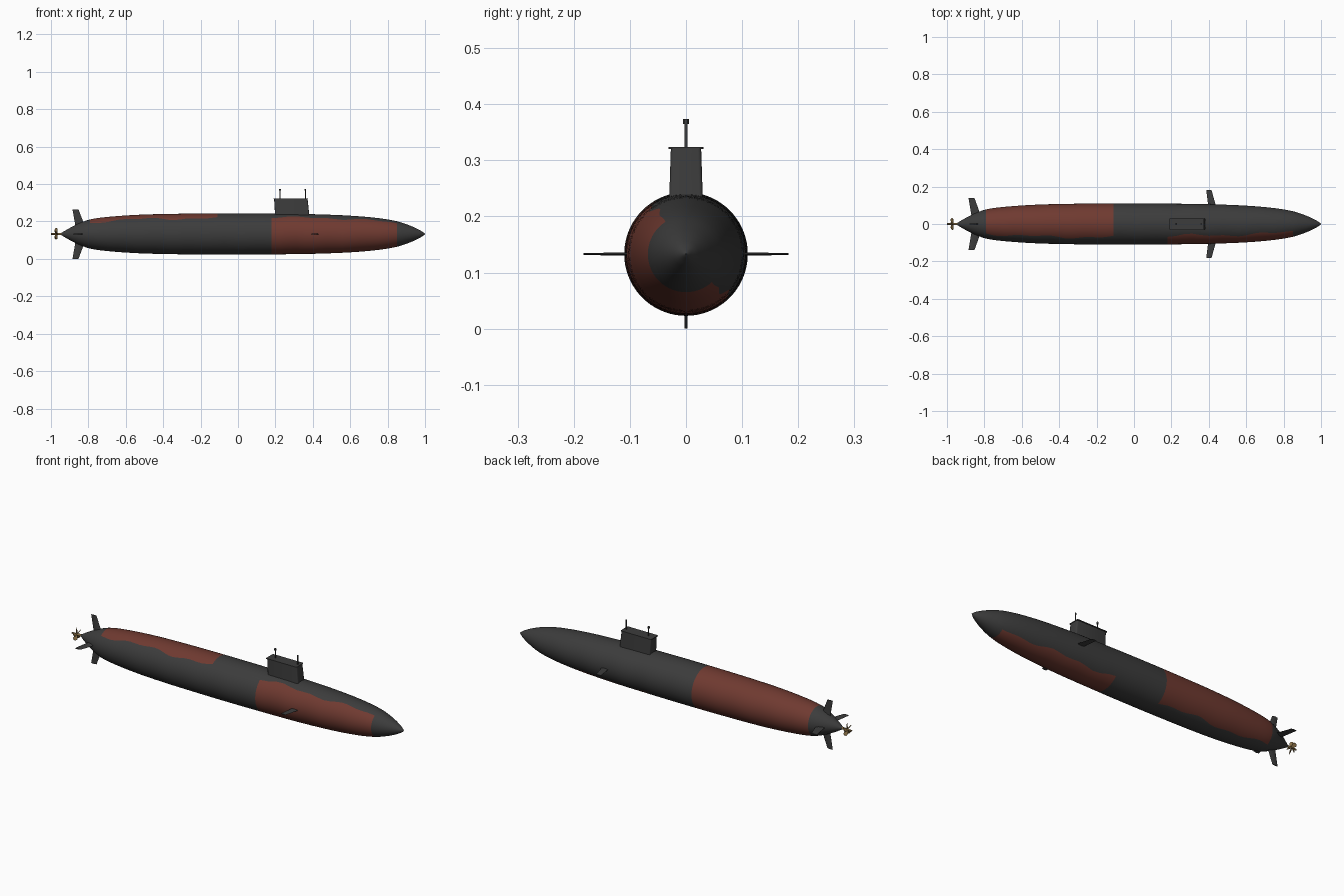
import bpy, bmesh, math
from math import sin, cos, radians, pi
from mathutils import Matrix, Vector

if "Cube" in bpy.data.objects:
    bpy.data.objects.remove(bpy.data.objects["Cube"])

ZC = 0.133  # height of the hull axis


def material(name, rgb):
    m = bpy.data.materials.new(name)
    m.diffuse_color = (*rgb, 1)
    m.use_nodes = True
    m.node_tree.nodes["Principled BSDF"].inputs["Base Color"].default_value = m.diffuse_color
    return m


GREY = material("dark_grey", (0.045, 0.045, 0.045))
RED = material("rust_red", (0.16, 0.042, 0.030))
BRASS = material("brass", (0.25, 0.16, 0.06))


def finish(name, bm, mats, angle=35):
    bmesh.ops.recalc_face_normals(bm, faces=bm.faces)
    me = bpy.data.meshes.new(name)
    bm.to_mesh(me)
    bm.free()
    ob = bpy.data.objects.new(name, me)
    bpy.context.collection.objects.link(ob)
    for m in mats:
        me.materials.append(m)
    bpy.ops.object.select_all(action='DESELECT')
    ob.select_set(True)
    bpy.context.view_layer.objects.active = ob
    bpy.ops.object.shade_smooth_by_angle(angle=radians(angle))
    return ob


def loft(bm, rings):
    """Skin closed vertex rings and cap both ends; returns rows of faces."""
    vs = [[bm.verts.new(p) for p in ring] for ring in rings]
    n = len(vs[0])
    rows = [[bm.faces.new((a[j], a[(j + 1) % n], b[(j + 1) % n], b[j])) for j in range(n)]
            for a, b in zip(vs, vs[1:])]
    bm.faces.new(vs[0])
    bm.faces.new(vs[-1])
    return rows


# Hull: lathed profile, rings twisted in waves so the patch borders ripple
PROFILE = [(-0.948, 0.004), (-0.9, 0.032), (-0.85, 0.057), (-0.79, 0.078), (-0.7, 0.091),
           (-0.55, 0.102), (-0.4, 0.107), (-0.25, 0.109), (-0.11, 0.11), (0.05, 0.11),
           (0.18, 0.109), (0.4, 0.106), (0.6, 0.098), (0.75, 0.085), (0.85, 0.068),
           (0.92, 0.045), (0.97, 0.022), (0.993, 0.007), (1.0, 0.001)]
SUB, SEG = 5, 72


def smooth_profile(pts):
    def slope(i):
        a, b = pts[max(i - 1, 0)], pts[min(i + 1, len(pts) - 1)]
        return (b[1] - a[1]) / (b[0] - a[0])
    out = []
    for i in range(len(pts) - 1):
        (x0, r0), (x1, r1) = pts[i], pts[i + 1]
        h = x1 - x0
        for k in range(SUB):
            t = k / SUB
            r = ((2*t**3 - 3*t**2 + 1) * r0 + (t**3 - 2*t**2 + t) * h * slope(i)
                 + (3*t**2 - 2*t**3) * r1 + (t**3 - t**2) * h * slope(i + 1))
            out.append((x0 + h * t, max(r, 0.001)))
    return out + [pts[-1]]


def twist(x):
    return radians(4 * sin(15 * x) + 3 * sin(34 * x + 1))


prof = smooth_profile(PROFILE)
bm = bmesh.new()
rows = loft(bm, [[(x, r * cos(2*pi*j/SEG + twist(x)), ZC + r * sin(2*pi*j/SEG + twist(x)))
                  for j in range(SEG)] for x, r in prof])
for i, row in enumerate(rows):
    xm = (prof[i][0] + prof[i + 1][0]) / 2
    for j, f in enumerate(row):
        a = (j + 0.5) * 360 / SEG
        stern_patch = -0.79 < xm < -0.11 and (a < 130 or a > 300)
        bow_patch = 0.18 < xm < 0.85 and 127 < a < 315
        f.material_index = 1 if stern_patch or bow_patch else 0
finish("hull", bm, [GREY, RED])


# Fins: lens-section blades growing outwards from the hull axis
def fin(name, root, tip, angle, thick):
    bm = bmesh.new()
    rings = []
    for (x0, x1, r), t in ((root, thick), (tip, thick * 0.6)):
        sec = [(0, 0), (0.35, 1), (0.7, 1), (1, 0.2), (1, -0.2), (0.7, -1), (0.35, -1)]
        rings.append([(x1 + (x0 - x1) * u, v * t / 2, r) for u, v in sec])
    loft(bm, rings)
    bm.transform(Matrix.Translation((0, 0, ZC)) @ Matrix.Rotation(angle, 4, 'X'))
    finish(name, bm, [GREY], 20)


for label, ang, span in (("top", 0, 0.132), ("back", -pi/2, 0.139),
                         ("bottom", pi, 0.133), ("front", pi/2, 0.139)):
    fin("stern_fin_" + label, (-0.865, -0.81, 0.02), (-0.885, -0.853, span), ang, 0.008)
for label, ang in (("back", -pi/2), ("front", pi/2)):
    fin("bow_plane_" + label, (0.398, 0.44, 0.09), (0.386, 0.414, 0.183), ang, 0.006)


# Sail: tapered tower with slightly rounded corners and a thin roof plate
def slab(bm, levels, c=0.006):
    rings = []
    for x0, x1, w, z in levels:
        ring = []
        for cx, cy, a0 in ((x1 - c, w - c, 0), (x0 + c, w - c, 90),
                           (x0 + c, c - w, 180), (x1 - c, c - w, 270)):
            ring += [(cx + c * cos(radians(a0 + k * 30)), cy + c * sin(radians(a0 + k * 30)), z)
                     for k in range(4)]
        rings.append(ring)
    loft(bm, rings)


bm = bmesh.new()
slab(bm, [(0.200, 0.385, 0.031, 0.20), (0.193, 0.372, 0.027, 0.321)])
finish("sail", bm, [GREY])
bm = bmesh.new()
slab(bm, [(0.189, 0.374, 0.031, 0.320), (0.189, 0.374, 0.031, 0.324)])
finish("sail_roof", bm, [GREY])


# Masts on the sail, each with a small head
def cylinder(bm, r1, r2, depth, mat, seg=16):
    bmesh.ops.create_cone(bm, cap_ends=True, segments=seg, radius1=r1, radius2=r2,
                          depth=depth, matrix=mat)


for label, x, r, head in (("aft", 0.225, 0.0022, 0.0055), ("forward", 0.36, 0.003, 0.004)):
    bm = bmesh.new()
    cylinder(bm, r, r, 0.05, Matrix.Translation((x, 0, 0.343)))
    cylinder(bm, head, head, 0.009, Matrix.Translation((x, 0, 0.3695)))
    finish(label + "_mast", bm, [GREY])

# Propeller: hub and pitched blades
bm = bmesh.new()
cylinder(bm, 0.007, 0.004, 0.065, Matrix.Translation((-0.9675, 0, ZC)) @ Matrix.Rotation(-pi/2, 4, 'Y'))
for k in range(5):
    turn = Matrix.Translation((-0.972, 0, ZC)) @ Matrix.Rotation(2*pi*k/5, 4, 'X')
    rings = []
    for r, w, pitch in ((0.004, 0.005, 55), (0.014, 0.009, 50), (0.024, 0.011, 42), (0.032, 0.006, 36)):
        m = turn @ Matrix.Rotation(radians(pitch), 4, 'Z')
        rings.append([m @ Vector((sx * 0.0012, sy * w, r))
                      for sx, sy in ((1, 1), (-1, 1), (-1, -1), (1, -1))])
    loft(bm, rings)
finish("propeller", bm, [BRASS])
